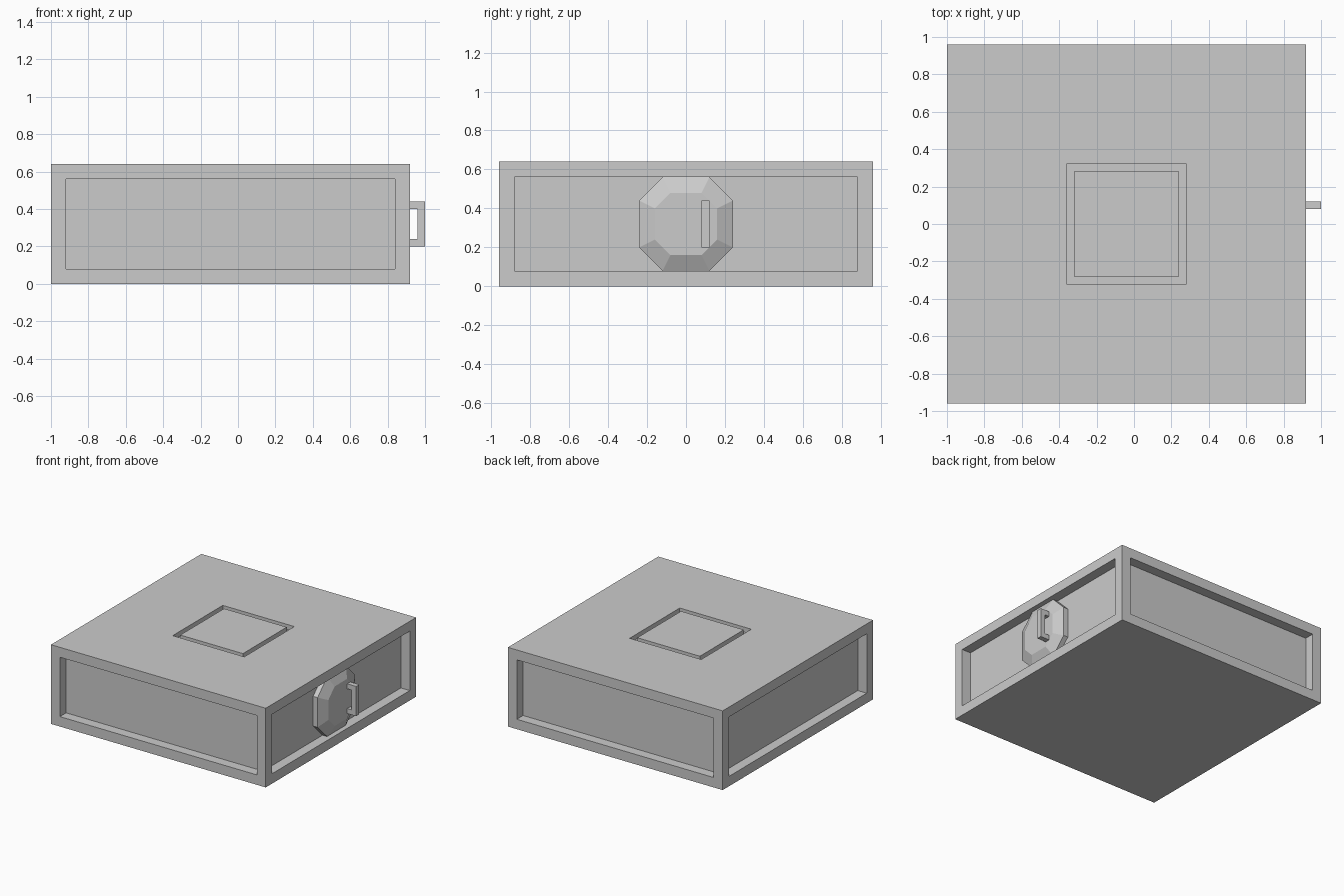
import bpy, bmesh
from mathutils import Vector

if "Cube" in bpy.data.objects:
    bpy.data.objects.remove(bpy.data.objects["Cube"])


def finish(bm, name):
    bmesh.ops.recalc_face_normals(bm, faces=bm.faces[:])
    mesh = bpy.data.meshes.new(name)
    bm.to_mesh(mesh)
    bm.free()
    obj = bpy.data.objects.new(name, mesh)
    bpy.context.collection.objects.link(obj)
    return obj


def add_box(bm, lo, hi):
    verts = bmesh.ops.create_cube(bm, size=1)["verts"]
    lo, hi = Vector(lo), Vector(hi)
    for v in verts:
        v.co = (lo + hi) / 2 + v.co * (hi - lo)


def step(bm, faces, inset, depth):
    """Inset faces in their plane, then push the inner faces straight in or out."""
    bmesh.ops.inset_individual(bm, faces=faces, thickness=inset, depth=0, use_even_offset=True)
    for f in faces:
        n = f.normal.copy()
        bmesh.ops.inset_individual(bm, faces=[f], thickness=0, depth=0)
        bmesh.ops.translate(bm, verts=f.verts[:], vec=n * depth)


# Body with four recessed side panels and a grooved square plate on top
bm = bmesh.new()
add_box(bm, (-1, -0.96, 0), (0.92, 0.96, 0.64))
bm.normal_update()
sides = [f for f in bm.faces if abs(f.normal.z) < 0.5]
top = [f for f in bm.faces if f.normal.z > 0.5]
step(bm, sides, 0.08, -0.08)
bm.normal_update()
step(bm, top, 0.64, -0.04)
bm.normal_update()
step(bm, top, 0.04, 0.04)
finish(bm, "body")


# Eight-sided boss with a sloped rim
def octagon(bm, x, half, flat, zc=0.32):
    pts = [(half, -flat), (half, flat), (flat, half), (-flat, half),
           (-half, flat), (-half, -flat), (-flat, -half), (flat, -half)]
    return [bm.verts.new((x, y, zc + z)) for y, z in pts]


bm = bmesh.new()
rings = [octagon(bm, 0.84, 0.24, 0.12),
         octagon(bm, 0.88, 0.24, 0.12),
         octagon(bm, 0.92, 0.16, 0.08)]
for a, b in zip(rings, rings[1:]):
    for i in range(8):
        j = (i + 1) % 8
        bm.faces.new((a[i], a[j], b[j], b[i]))
bm.faces.new(rings[0])
bm.faces.new(rings[-1])
finish(bm, "latch_boss")

# C-shaped pull handle, extruded from its side profile
bm = bmesh.new()
profile = [(0.92, 0.20), (1.0, 0.20), (1.0, 0.44), (0.92, 0.44),
           (0.92, 0.40), (0.96, 0.40), (0.96, 0.24), (0.92, 0.24)]
face = bm.faces.new([bm.verts.new((x, 0.08, z)) for x, z in profile])
ext = bmesh.ops.extrude_face_region(bm, geom=[face], use_keep_orig=True)
moved = [g for g in ext["geom"] if isinstance(g, bmesh.types.BMVert)]
bmesh.ops.translate(bm, verts=moved, vec=(0, 0.04, 0))
finish(bm, "pull_handle")
